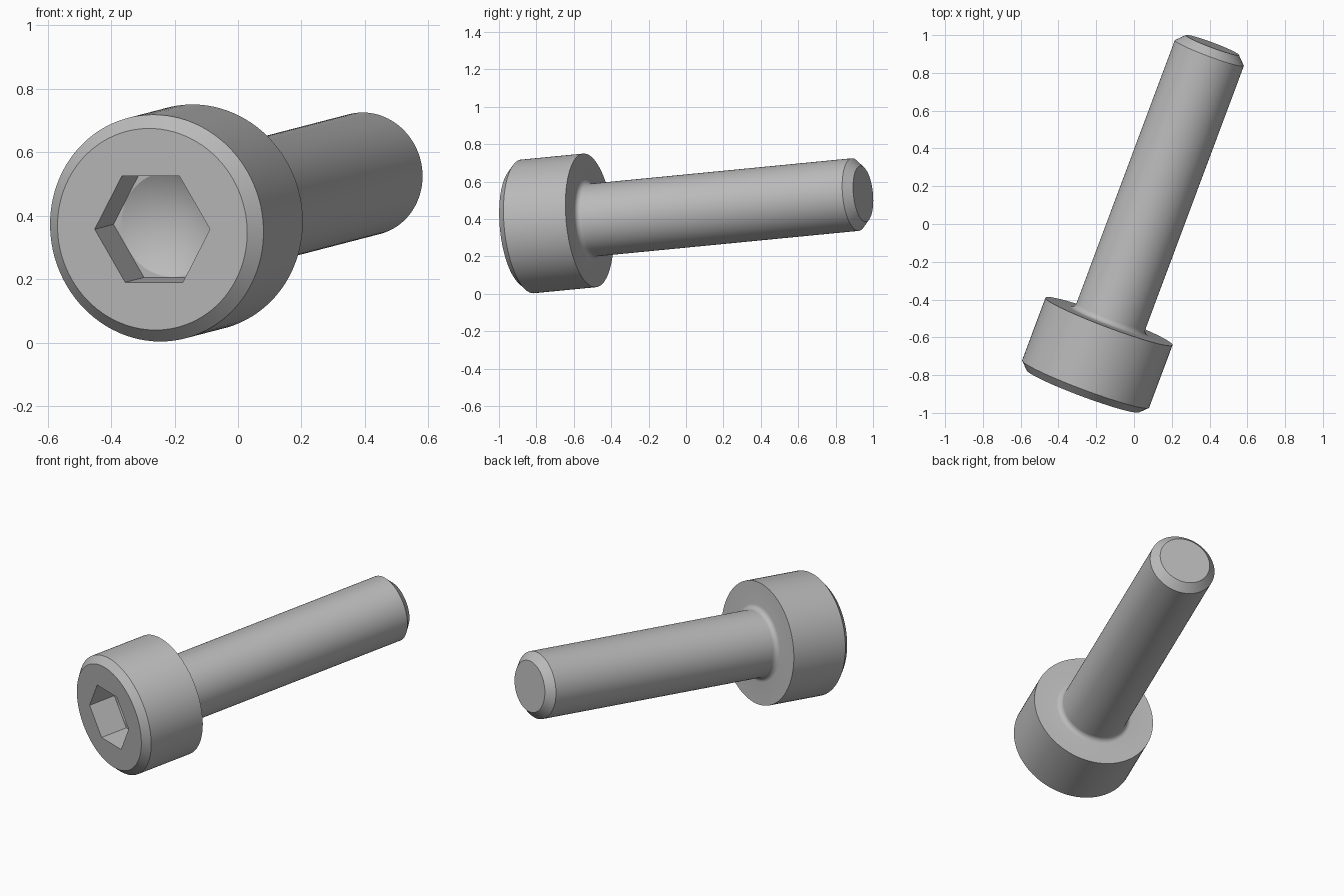
import bpy, bmesh
from math import sin, cos, pi, radians
from mathutils import Matrix

cube = bpy.data.objects.get("Cube")
if cube:
    bpy.data.objects.remove(cube, do_unlink=True)

SEGMENTS = 96              # divisible by six, so socket corners fall on vertices
HEAD_R, HEAD_LEN, HEAD_CHAMFER = 0.359, 0.395, 0.04
SHAFT_R, LENGTH, TIP_CHAMFER = 0.195, 1.963, 0.045
FILLET = 0.03
SOCKET_A, SOCKET_DEPTH, CONE_DEPTH = 0.168, 0.17, 0.267

steel = bpy.data.materials.new("grey steel")
steel.use_nodes = True
colour = (0.5, 0.5, 0.5, 1)
steel.diffuse_color = colour
steel.node_tree.nodes["Principled BSDF"].inputs["Base Color"].default_value = colour

bm = bmesh.new()


def ring(radius, y, hexagonal=False):
    """Ring of vertices around the y axis, round or six-sided (radius = apothem)."""
    verts = []
    for i in range(SEGMENTS):
        a = 2 * pi * i / SEGMENTS
        r = radius / cos(a % (pi / 3) - pi / 6) if hexagonal else radius
        verts.append(bm.verts.new((r * cos(a), y, r * sin(a))))
    return verts


# Socket: conical floor, flat corners, six walls
apex = bm.verts.new((0, CONE_DEPTH, 0))
rings = [ring(SOCKET_A * 0.99, SOCKET_DEPTH),
         ring(SOCKET_A, SOCKET_DEPTH, True),
         ring(SOCKET_A, 0, True)]

# Head: front face, chamfer, side, back face
rings += [ring(HEAD_R - HEAD_CHAMFER, 0),
          ring(HEAD_R, HEAD_CHAMFER),
          ring(HEAD_R, HEAD_LEN)]

# Fillet under the head
for k in range(7):
    a = k / 6 * pi / 2
    rings.append(ring(SHAFT_R + FILLET * (1 - sin(a)),
                      HEAD_LEN + FILLET * (1 - cos(a))))

# Shaft and chamfered tip
rings += [ring(SHAFT_R, LENGTH - TIP_CHAMFER),
          ring(SHAFT_R - TIP_CHAMFER, LENGTH)]

for i in range(SEGMENTS):
    j = (i + 1) % SEGMENTS
    bm.faces.new((apex, rings[0][i], rings[0][j]))
    for a, b in zip(rings, rings[1:]):
        bm.faces.new((a[i], b[i], b[j], a[j]))
bm.faces.new(rings[-1])
bmesh.ops.recalc_face_normals(bm, faces=bm.faces)

mesh = bpy.data.meshes.new("socket_head_bolt")
bm.to_mesh(mesh)
bm.free()
mesh.materials.append(steel)
bolt = bpy.data.objects.new("socket_head_bolt", mesh)
bpy.context.collection.objects.link(bolt)

# Tilt the bolt into place, pivoting on the centre of the head face
mesh.transform(Matrix.Translation((-0.27, -0.884, 0.357))
               @ Matrix.Rotation(radians(-20.5), 4, 'Z')
               @ Matrix.Rotation(radians(5.2), 4, 'X'))

bpy.ops.object.select_all(action='DESELECT')
bolt.select_set(True)
bpy.context.view_layer.objects.active = bolt
bpy.ops.object.shade_smooth_by_angle(angle=radians(25))
